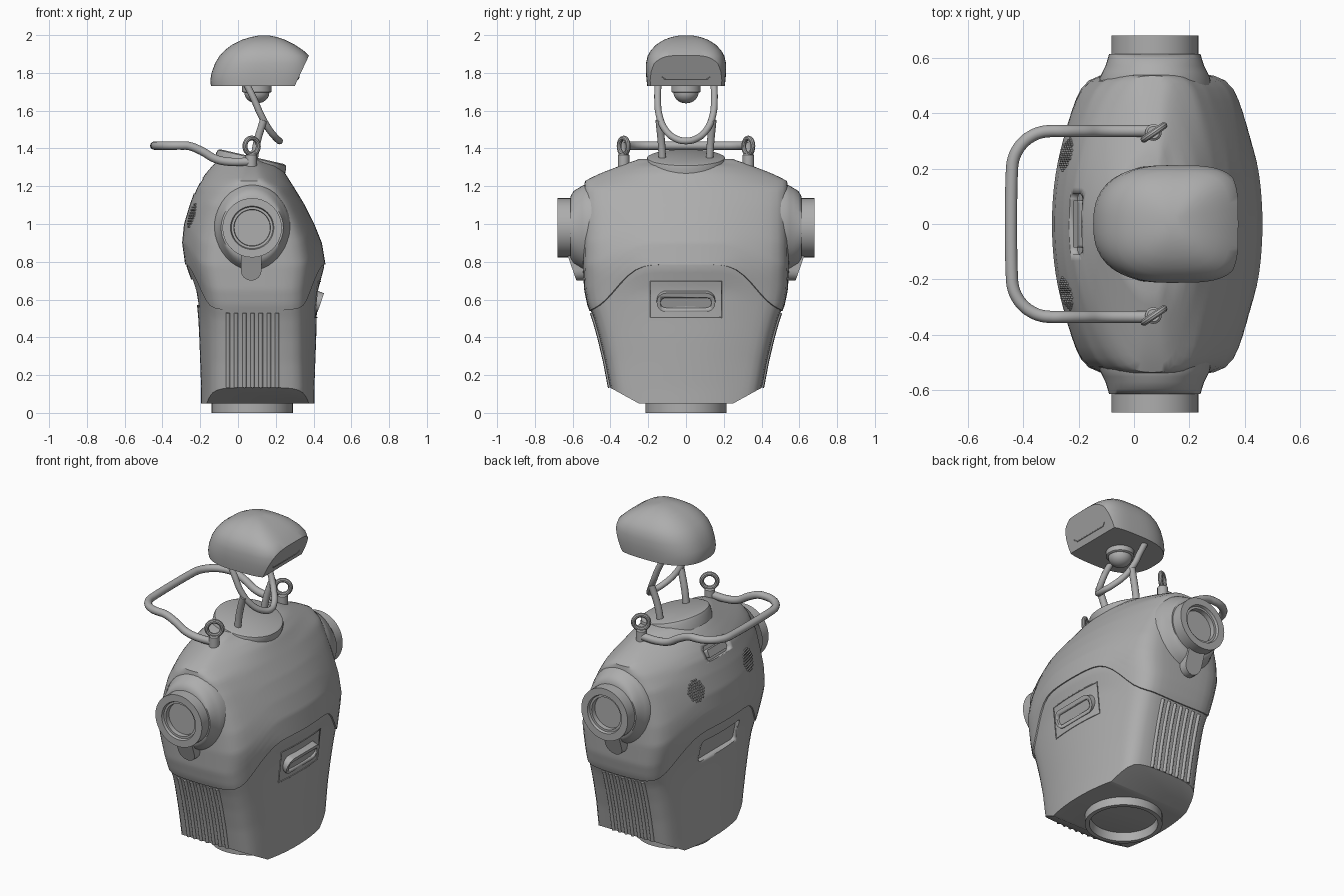
import bpy, bmesh, math
from mathutils import Vector, Matrix

if "Cube" in bpy.data.objects:
    bpy.data.objects.remove(bpy.data.objects["Cube"])

grey = bpy.data.materials.new("plain_grey")
grey.diffuse_color = (0.42, 0.42, 0.42, 1)
grey.use_nodes = True
grey.node_tree.nodes["Principled BSDF"].inputs["Base Color"].default_value = grey.diffuse_color


def finish(name, bm, angle=35):
    bmesh.ops.recalc_face_normals(bm, faces=bm.faces)
    me = bpy.data.meshes.new(name)
    bm.to_mesh(me)
    bm.free()
    ob = bpy.data.objects.new(name, me)
    bpy.context.collection.objects.link(ob)
    me.materials.append(grey)
    bpy.ops.object.select_all(action='DESELECT')
    ob.select_set(True)
    bpy.context.view_layer.objects.active = ob
    bpy.ops.object.shade_smooth_by_angle(angle=math.radians(angle))
    return ob


def loft(rings, closed=False):
    """Skin a list of rings; cap the ends, or join last to first."""
    bm = bmesh.new()
    vs = [[bm.verts.new(p) for p in r] for r in rings]
    n = len(vs[0])
    for a, b in list(zip(vs, vs[1:])) + ([(vs[-1], vs[0])] if closed else []):
        for i in range(n):
            j = (i + 1) % n
            bm.faces.new((a[i], a[j], b[j], b[i]))
    if not closed:
        bm.faces.new(vs[0])
        bm.faces.new(vs[-1])
    return bm


def slice_off(bm, co, no):
    bmesh.ops.bisect_plane(bm, geom=bm.verts[:] + bm.edges[:] + bm.faces[:], plane_co=co, plane_no=no,
                           clear_outer=True)
    bmesh.ops.holes_fill(bm, edges=bm.edges[:], sides=0)


def circle(c, rx, ry, axis='Z', n=40):
    out = []
    for i in range(n):
        a, b = rx * math.cos(math.tau * i / n), ry * math.sin(math.tau * i / n)
        out.append(Vector(c) + Vector((a, b, 0) if axis == 'Z' else (a, 0, b)))
    return out


def tube(name, pts, r, smooth=True):
    cu = bpy.data.curves.new(name, 'CURVE')
    cu.dimensions = '3D'
    cu.bevel_depth, cu.bevel_resolution = r, 4
    cu.use_fill_caps = True
    cu.resolution_u = 8
    sp = cu.splines.new('BEZIER' if smooth else 'POLY')
    if smooth:
        sp.bezier_points.add(len(pts) - 1)
        for b, p in zip(sp.bezier_points, pts):
            b.co = p
            b.handle_left_type = b.handle_right_type = 'AUTO'
    else:
        sp.points.add(len(pts) - 1)
        for b, p in zip(sp.points, pts):
            b.co = (*p, 1)
    cu.materials.append(grey)
    bpy.context.collection.objects.link(bpy.data.objects.new(name, cu))


def slab(name, loc, ly, lz, depth, tilt=0, r=0.03):
    """Rounded plate in the YZ plane, tilted about Y."""
    prof = []
    for k, (sy, sz) in enumerate([(1, 1), (-1, 1), (-1, -1), (1, -1)]):
        for i in range(7):
            a = math.pi / 2 * (k + i / 6)
            prof.append((sy * (ly / 2 - r) + r * math.cos(a), sz * (lz / 2 - r) + r * math.sin(a)))
    m = Matrix.Translation(loc) @ Matrix.Rotation(tilt, 4, 'Y')
    return finish(name, loft([[m @ Vector((x, y, z)) for y, z in prof] for x in (-depth / 2, depth / 2)]))


def cut(ob, cutter):
    mod = ob.modifiers.new("cut", 'BOOLEAN')
    mod.operation, mod.solver, mod.object = 'DIFFERENCE', 'EXACT', cutter
    cutter.hide_render = True
    cutter.hide_set(True)


# Torso sections: z, back x, front x, back and front x at the side edge, half width
SEC = [(.05, -.2, .41, -.13, .34, .385), (.13, -.2, .41, -.13, .34, .40), (.27, -.205, .415, -.13, .335, .427),
       (.4, -.21, .42, -.13, .335, .458), (.5, -.215, .422, -.13, .335, .487), (.57, -.222, .425, -.14, .335, .513),
       (.65, -.235, .43, -.155, .335, .53), (.78, -.28, .465, -.18, .345, .537),
       (.9, -.297, .445, -.17, .325, .535), (1.0, -.287, .405, -.145, .29, .533),
       (1.1, -.257, .355, -.12, .25, .532), (1.19, -.225, .30, -.06, .20, .531),
       (1.23, -.2, .275, -.01, .14, .525), (1.27, -.17, .25, .01, .12, .44),
       (1.31, -.135, .21, .02, .11, .335), (1.345, -.10, .10, .02, .10, .235)]


def section(z):
    z = min(max(z, SEC[0][0]), SEC[-1][0])
    for a, b in zip(SEC, SEC[1:]):
        if z <= b[0]:
            f = (z - a[0]) / (b[0] - a[0])
            return [p + (q - p) * f for p, q in zip(a[1:], b[1:])]


def surf(part, t, z, s=1.0):
    """Torso point: part is front, back or side (+1/-1); t runs -1..1."""
    xb, xf, xbe, xfe, w = section(z)
    if part == 'front':
        x, y = xfe + (xf - xfe) * (1 - abs(t) ** 2.1), t * w
    elif part == 'back':
        x, y = xbe + (xb - xbe) * (1 - abs(t) ** 2.1), t * w
    else:
        x, y = (xbe + xfe) / 2 + t * (xfe - xbe) / 2, part * (w + .01 * (1 - t * t))
    return Vector((.08 + (x - .08) * s, y * s, z))


PARAMS = ([('front', -1 + i / 12) for i in range(24)] + [(1, 1 - i / 5) for i in range(10)]
          + [('back', 1 - i / 12) for i in range(24)] + [(-1, -1 + i / 5) for i in range(10)])


def seam(part, t):
    y = abs(t) * .52 if part in ('front', 'back') else .52
    f = min(max((y - .22) / .28, 0), 1)
    return .785 - .235 * f * f * (3 - 2 * f) - (.012 * (1 - t * t) if part in (1, -1) else 0)


def torso_ring(height, s=1.0):
    """Ring at a height that may vary round it, with rounded corners."""
    r = [surf(p, t, height(seam(p, t)), s) for p, t in PARAMS]
    n = len(r)
    for _ in range(3):
        r = [(r[i - 1] + r[i] * 2 + r[(i + 1) % n]) / 4 for i in range(n)]
    return r


# Upper shell with a turned-in lower lip
rows = [torso_ring(lambda m: m, .93)]
rows += [torso_ring(lambda m: m + (1.345 - m) * k / 48) for k in range(49)]
upper = finish("upper_shell", loft(rows))

# Lower shell, chamfered under both sides
bm = loft([torso_ring(lambda m: .05 + (m - .03) * k / 24, .985) for k in range(25)])
for s in (-1, 1):
    slice_off(bm, (0, s * .25, .05), (0, s * .08, -.145))
lower = finish("lower_shell", bm)

# Front grip facing down, and the back panel and port
grip = slab("front_grip", (.415, 0, .592), .31, .105, .05, .33, .05)
cut(grip, slab("grip_cutter", (.44, 0, .58), .27, .06, .03, .33, .029))
cut(lower, slab("back_panel_cutter", (-.225, 0, .64), .36, .14, .05, -.2, .02))
cut(upper, slab("port_cutter", (-.218, 0, 1.205), .22, .09, .07, .42, .025))
slab("port_plug", (-.193, 0, 1.19), .17, .045, .04, .42, .01)
frame = [surf('front', y / section(z)[4], z, .985) for y, z in
         [(-.19 + .38 * i / 8, .505) for i in range(9)]
         + [(.19 - .38 * i / 8, .695) for i in range(9)] + [(-.19, .505)]]
tube("grip_frame", frame, .003, False)

# Side ribs
for s in (-1, 1):
    for i in range(7):
        x = -.055 + i * .044
        pts = []
        for k in range(9):
            z = .135 + .395 * k / 8
            xb, xf, xbe, xfe, w = section(z)
            pts.append(surf(s, (x - (xbe + xfe) / 2) * 2 / (xfe - xbe), z, .985) - Vector((0, s * .002, 0)))
        tube("side_rib", pts, .011, False)

# Speaker dots on the back
for s in (-1, 1):
    bm = bmesh.new()
    for i in range(-4, 5):
        for j in range(-4, 5):
            dy, dz = (i + (j % 2) / 2) * .014, j * .0145
            if dy * dy + dz * dz < .06 ** 2:
                z = 1.045 + dz
                c = surf('back', (s * .25 + dy) / section(z)[4], z)
                bmesh.ops.create_cone(bm, cap_ends=True, segments=6, radius1=.005, radius2=.005, depth=.01,
                                      matrix=Matrix.Translation(c) @ Matrix.Rotation(math.pi / 2, 4, 'Y'))
    finish("speaker_dots", bm)

# Shoulders: flared collar, hollow socket and hanging tab
for s in (-1, 1):
    flare = [(.50, .205, .235, .975), (.53, .198, .23, .98), (.55, .188, .222, .98), (.57, .178, .21, .98),
             (.595, .17, .195, .98), (.612, .165, .165, .98)]
    finish("shoulder_collar", loft([circle((.075, s * y, z), rx, rz, 'Y') for y, rx, rz, z in flare]), 50)
    ring = [(.60, .157), (.68, .157), (.68, .115), (.665, .11), (.665, .097), (.635, .095), (.60, .095)]
    finish("shoulder_socket", loft([circle((.075, s * y, .98), r, r, 'Y') for y, r in ring], True))
    finish("socket_floor", loft([circle((.075, s * y, .98), .1, .1, 'Y') for y in (.60, .637)]))
    out = [(.125, .86)] + [(.07 + .055 * math.cos(a * math.pi / 8), .755 - .055 * math.sin(a * math.pi / 8))
                           for a in range(9)] + [(.015, .86)]
    finish("shoulder_tab", loft([[(x, s * (y + (z - .70) * .35), z) for x, z in out] for y in (.50, .58)]))

# Base tube
prof = [(0, .215), (.07, .215), (.07, .18), (0, .19)]
finish("base_tube", loft([circle((.075, 0, z), r, r) for z, r in prof], True))

# Tilted neck plate
tilt = Matrix.Translation((.07, 0, 1.335)) @ Matrix.Rotation(math.radians(13), 4, 'Y')
prof = [(-.05, .19, .215), (.0, .19, .212), (.016, .185, .205), (.022, .172, .192)]
finish("neck_plate", loft([[tilt @ p for p in circle((0, 0, z), rx, ry)] for z, rx, ry in prof]))

# Neck yoke and struts
yoke = [(.045, -.148, 1.74), (.085, -.15, 1.66), (.12, -.143, 1.58), (.165, -.11, 1.50), (.205, -.055, 1.452),
        (.22, 0, 1.44)]
tube("neck_yoke", yoke + [(x, -y, z) for x, y, z in yoke[-2::-1]], .018)
for s in (-1, 1):
    tube("neck_strut", [(.085, s * .125, 1.34), (.10, s * .13, 1.43), (.135, s * .142, 1.55)], .02)

# Head dome with a slanted flat face: z, back x, front x, half width
HEAD = [(1.73, -.143, .38, .205), (1.76, -.147, .39, .209), (1.80, -.14, .395, .212), (1.85, -.122, .393, .212),
        (1.89, -.098, .378, .203), (1.92, -.07, .345, .186), (1.95, -.03, .30, .157), (1.975, .02, .25, .118),
        (1.99, .07, .205, .075), (1.998, .11, .165, .035)]
rows = []
for z, x0, x1, w in HEAD:
    r = []
    for i in range(64):
        c, s = math.cos(math.tau * i / 64), math.sin(math.tau * i / 64)
        e = .55 if c > 0 else .8
        r.append(((x0 + x1) / 2 + (x1 - x0) / 2 * math.copysign(abs(c) ** e, c),
                  w * math.copysign(abs(s) ** e, s), z))
    rows.append(r)
bm = loft(rows)
slice_off(bm, (.375, 0, 1.89), (.16, 0, -.075))
finish("head_dome", bm, 32)
tube("visor_line", [(.324, -.13, 1.78), (.317, -.11, 1.766), (.317, .11, 1.766), (.324, .13, 1.78)], .003, False)

# Ball under the head
prof = [(1.74, .078), (1.70, .078), (1.695, .07)] + [(1.695 - .056 * math.sin(a * .19), .066 * math.cos(a * .19))
                                                    for a in range(9)]
finish("head_ball", loft([circle((.1, 0, z), r, r) for z, r in prof]))

# Carry handle
half = [(.07, .335, 1.33), (-.05, .335, 1.33), (-.12, .335, 1.345), (-.19, .335, 1.385), (-.26, .335, 1.413),
        (-.30, .335, 1.415)]
half += [(-.30 - .14 * math.sin(a * math.pi / 12), .195 + .14 * math.cos(a * math.pi / 12), 1.415) for a in range(1, 7)]
tube("carry_handle", half + [(x, -y, z) for x, y, z in half[::-1]], .022)

# Eye bolts
for s in (-1, 1):
    prof = [(1.26, .03), (1.365, .03), (1.372, .022)]
    finish("bolt_post", loft([circle((.07, s * .33, z), r, r, n=24) for z, r in prof]))
    d = Vector((math.cos(.6), math.sin(.6), 0))
    n = Vector((-d.y, d.x, 0))
    rings = []
    for i in range(32):
        a = math.tau * i / 32
        out = d * math.cos(a) + Vector((0, 0, math.sin(a)))
        rings.append([Vector((.072, s * .33, 1.412)) + out * (.043 + .013 * math.cos(b * math.pi / 5))
                      + n * .013 * math.sin(b * math.pi / 5) for b in range(10)])
    finish("bolt_ring", loft(rings, True))
